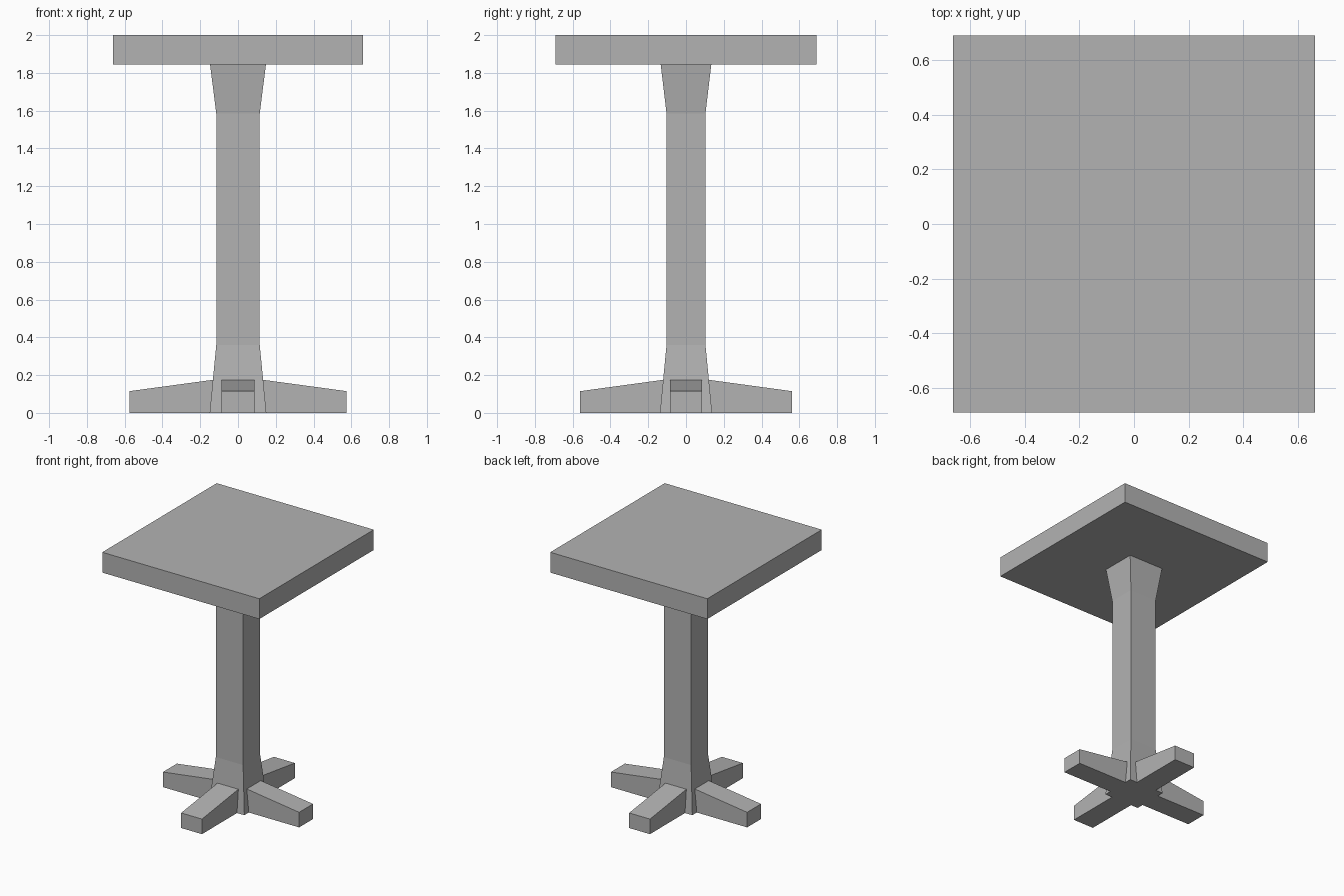
import bpy, bmesh

if "Cube" in bpy.data.objects:
    bpy.data.objects.remove(bpy.data.objects["Cube"])

grey = bpy.data.materials.new("plain grey")
grey.diffuse_color = (0.45, 0.45, 0.45, 1)
grey.use_nodes = True
grey.node_tree.nodes["Principled BSDF"].inputs["Base Color"].default_value = grey.diffuse_color


def make_object(name, bm):
    bmesh.ops.recalc_face_normals(bm, faces=bm.faces)
    mesh = bpy.data.meshes.new(name)
    bm.to_mesh(mesh)
    bm.free()
    mesh.materials.append(grey)
    obj = bpy.data.objects.new(name, mesh)
    bpy.context.collection.objects.link(obj)
    return obj


def loft(name, sections, cap_top=True):
    """Stack rectangles given as (half x, half y, z) into one solid."""
    bm = bmesh.new()
    rings = [[bm.verts.new((sx * hx, sy * hy, z))
              for sx, sy in ((-1, -1), (1, -1), (1, 1), (-1, 1))]
             for hx, hy, z in sections]
    for a, b in zip(rings, rings[1:]):
        for i in range(4):
            j = (i + 1) % 4
            bm.faces.new((a[i], a[j], b[j], b[i]))
    bm.faces.new(rings[0])
    if cap_top:
        bm.faces.new(rings[-1])
    return make_object(name, bm)


def foot(name, axis, sign, inner_low, inner_high, outer, half_width):
    """Sloping foot whose inner end follows the flared column."""
    profile = [(inner_low, 0), (outer, 0), (outer, 0.115), (inner_high, 0.175)]
    bm = bmesh.new()
    sides = []
    for w in (-half_width, half_width):
        sides.append([bm.verts.new((sign * d, w, z) if axis == "x" else (w, sign * d, z))
                      for d, z in profile])
    for i in range(4):
        j = (i + 1) % 4
        bm.faces.new((sides[0][i], sides[0][j], sides[1][j], sides[1][i]))
    for side in sides:
        bm.faces.new(side)
    make_object(name, bm)


# Table top
loft("table_top", [(0.663, 0.69, 1.845), (0.663, 0.69, 2.0)])

# Column flared at both ends
loft("column", [(0.15, 0.138, 0), (0.115, 0.103, 0.36),
                (0.115, 0.103, 1.585), (0.148, 0.134, 1.845)], cap_top=False)

# Four feet
for sign, x_name, y_name in ((-1, "left_foot", "front_foot"), (1, "right_foot", "back_foot")):
    foot(x_name, "x", sign, 0.15, 0.133, 0.575, 0.084)
    foot(y_name, "y", sign, 0.138, 0.121, 0.56, 0.088)
